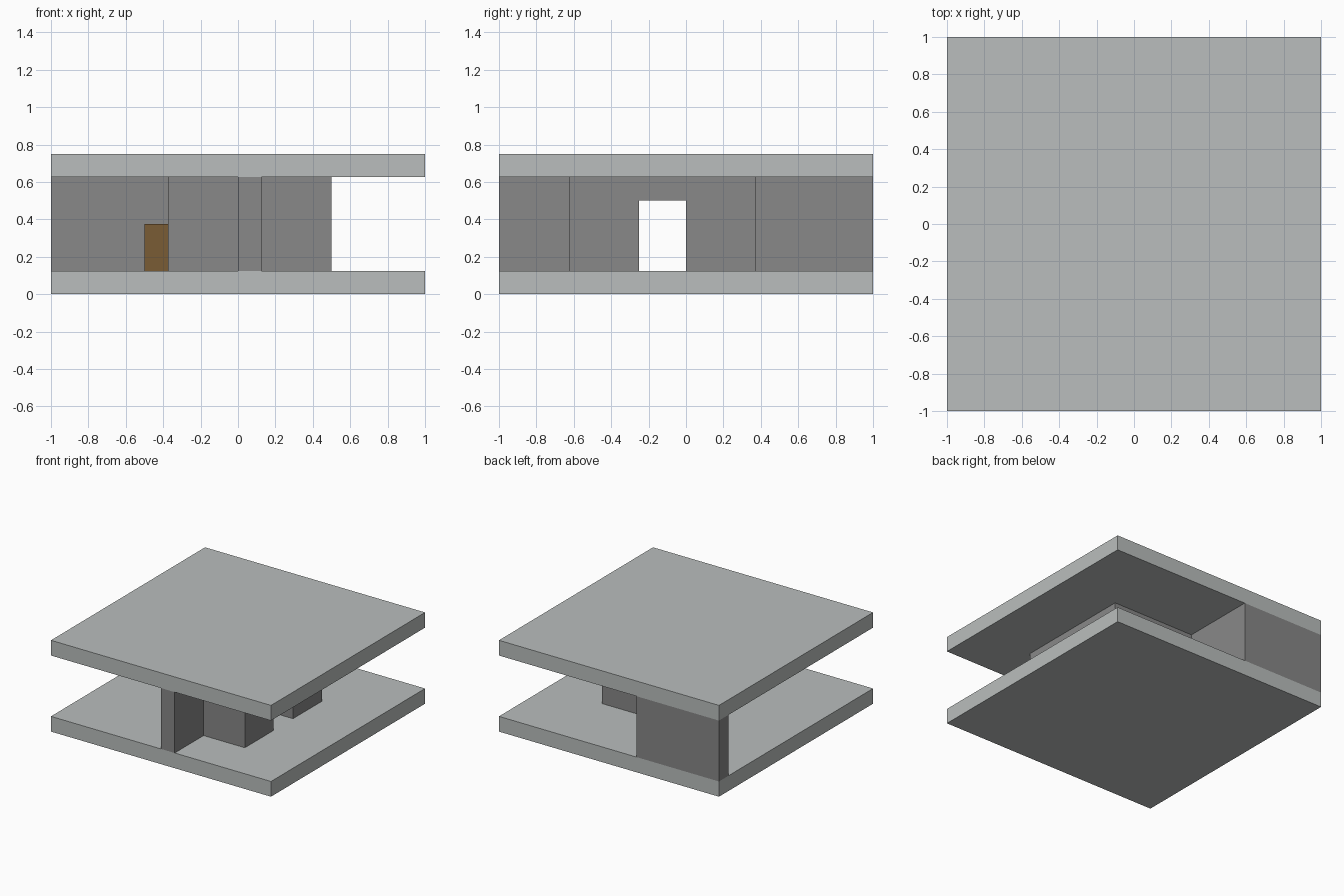
import bpy
import bmesh

cube = bpy.data.objects.get("Cube")
if cube:
    bpy.data.objects.remove(cube, do_unlink=True)

U = 0.125  # one grid unit: thickness of every slab and wall


def make_material(name, color):
    mat = bpy.data.materials.new(name)
    mat.use_nodes = True
    mat.diffuse_color = (*color, 1)
    mat.node_tree.nodes["Principled BSDF"].inputs["Base Color"].default_value = (*color, 1)
    return mat


def extrude_plan(name, plan, bottom, top, mat):
    """Raise a floor-plan outline, given in grid units, into a solid."""
    bm = bmesh.new()
    base = bm.faces.new([bm.verts.new((x * U, y * U, bottom * U)) for x, y in plan])
    raised = bmesh.ops.extrude_face_region(bm, geom=[base], use_keep_orig=True)
    verts = [v for v in raised["geom"] if isinstance(v, bmesh.types.BMVert)]
    bmesh.ops.translate(bm, verts=verts, vec=(0, 0, (top - bottom) * U))
    bmesh.ops.recalc_face_normals(bm, faces=bm.faces)
    mesh = bpy.data.meshes.new(name)
    bm.to_mesh(mesh)
    bm.free()
    mesh.materials.append(mat)
    obj = bpy.data.objects.new(name, mesh)
    bpy.context.collection.objects.link(obj)
    return obj


def rect(x0, x1, y0, y1):
    return [(x0, y0), (x1, y0), (x1, y1), (x0, y1)]


pale_stone = make_material("pale_stone", (0.49, 0.515, 0.508))
wall_grey = make_material("wall_grey", (0.246, 0.246, 0.246))
wood_brown = make_material("wood_brown", (0.195, 0.107, 0.036))

# Floor and ceiling slabs
for name, level in (("floor_slab", 0), ("ceiling_slab", 5)):
    extrude_plan(name, rect(-8, 8, -8, 8), level, level + 1, pale_stone)

# Stepped wall on the front side of the doorway
front_plan = [(0, -8), (1, -8), (1, -5), (4, -5), (4, -2), (3, -2), (3, -4), (0, -4)]
extrude_plan("front_wall", front_plan, 1, 5, wall_grey)

# Stepped wall on the back side of the doorway
back_plan = [(4, 0), (4, 3), (-2, 3), (-2, 8), (-8, 8),
             (-8, 7), (-3, 7), (-3, 2), (3, 2), (3, 0)]
extrude_plan("back_wall", back_plan, 1, 5, wall_grey)

# Lintel over the doorway
extrude_plan("door_lintel", rect(3, 4, -2, 0), 4, 5, wall_grey)

# Wooden cabinet against the inner wall
extrude_plan("cabinet", rect(-4, -3, 4, 6), 1, 3, wood_brown)
